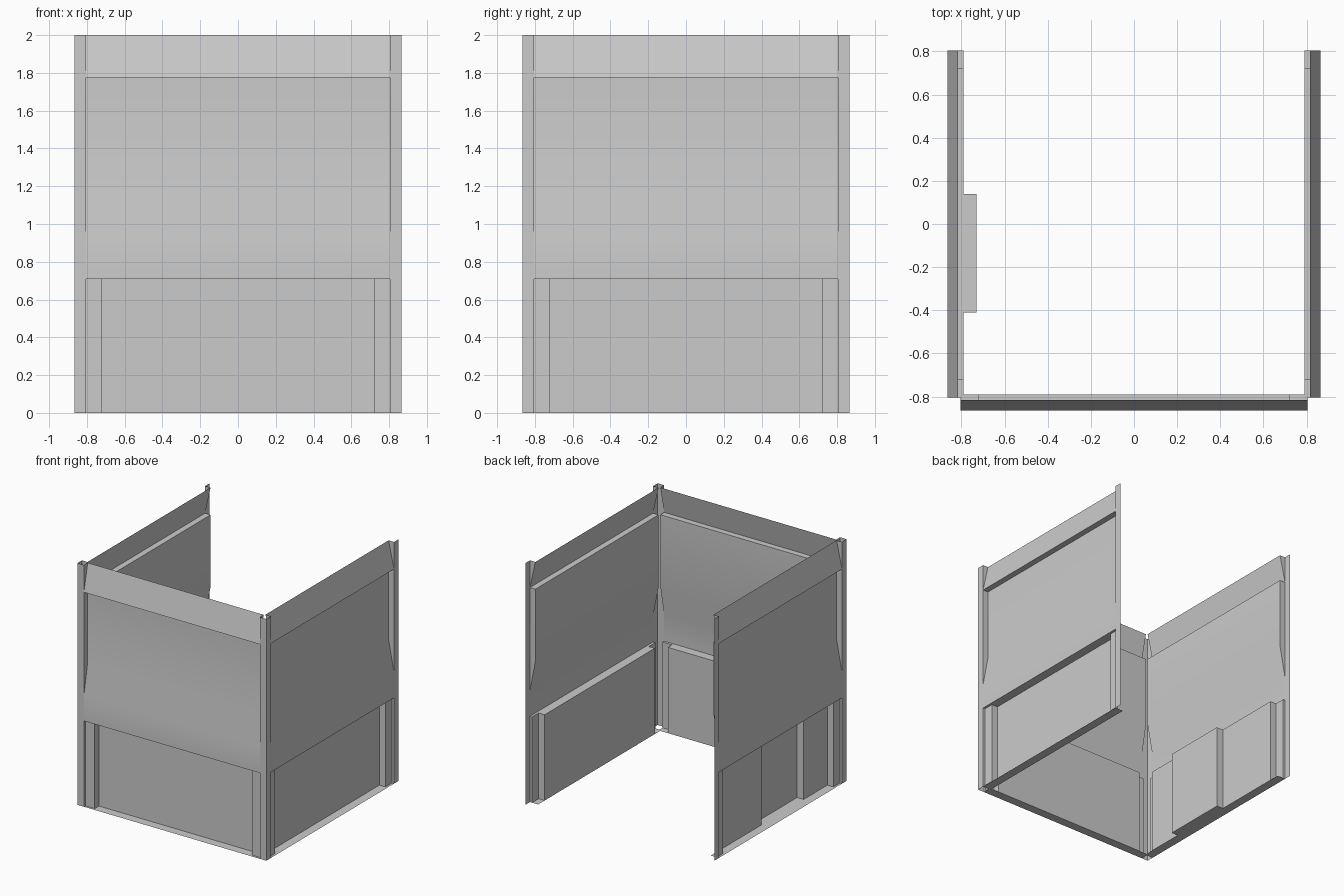
import bpy, bmesh, math
from mathutils import Matrix

cube = bpy.data.objects.get("Cube")
if cube:
    bpy.data.objects.remove(cube, do_unlink=True)

grey = bpy.data.materials.new("light_grey")
grey.use_nodes = True
colour = (0.6, 0.6, 0.6, 1)
grey.diffuse_color = colour
grey.node_tree.nodes["Principled BSDF"].inputs["Base Color"].default_value = colour

OUT = 0.865                      # outer face of every wall
HALF = 0.805                     # half width between the posts
TOP, BAND, LEDGE = 2.0, 1.775, 0.71
MID, JAMB, DEEP = 0.05, 0.02, 0.075   # recess depths


def sheet(name, faces, turn):
    """Welds faces given as (along, depth, height) points into a thin sheet."""
    bm = bmesh.new()
    for pts in faces:
        bm.faces.new([bm.verts.new((u, d - OUT, z)) for u, d, z in pts])
    bmesh.ops.remove_doubles(bm, verts=bm.verts, dist=0.0001)
    bmesh.ops.recalc_face_normals(bm, faces=bm.faces)
    if sum(f.normal.y * f.calc_area() for f in bm.faces) > 0:
        bmesh.ops.reverse_faces(bm, faces=bm.faces)
    bm.transform(Matrix.Rotation(turn, 4, "Z"))
    mesh = bpy.data.meshes.new(name)
    bm.to_mesh(mesh)
    bm.free()
    mesh.materials.append(grey)
    ob = bpy.data.objects.new(name, mesh)
    bpy.context.collection.objects.link(ob)
    bpy.ops.object.select_all(action="DESELECT")
    ob.select_set(True)
    bpy.context.view_layer.objects.active = ob
    bpy.ops.object.shade_smooth_by_angle(angle=math.radians(30))


def wall(name, turn, alcove=None):
    # Upper panel: leaning top band, ledge, recess that runs out to flush
    profile = [(MID, TOP), (0, BAND), (MID, BAND), (MID, 1.18), (0, 0.92), (0, LEDGE)]
    faces = [[(-HALF, *a), (HALF, *a), (HALF, *b), (-HALF, *b)]
             for a, b in zip(profile, profile[1:])]
    for u in (-HALF, HALF):
        faces.append([(u, d, z) for d, z in [(0, TOP)] + profile[:2]])
        faces.append([(u, d, z) for d, z in profile[1:5]])
    sheet(name + "_upper_panel", faces, turn)

    # Lower panel: stepped jambs, deep back and optional alcove
    inner = 0.72
    bump = []
    if alcove:
        a, b, deep = alcove
        bump = [(a, DEEP), (a, deep), (b, deep), (b, DEEP)]
    back = [(-inner, DEEP)] + bump + [(inner, DEEP)]
    plan = ([(-HALF, 0), (-HALF, JAMB), (-inner, JAMB)] + back
            + [(inner, JAMB), (HALF, JAMB), (HALF, 0)])
    floor = [(-HALF, 0), (-HALF, DEEP)] + bump + [(HALF, DEEP), (HALF, 0)]
    faces = [[(*a, 0), (*b, 0), (*b, LEDGE), (*a, LEDGE)]
             for a, b in zip(plan, plan[1:])]
    faces.append([(*p, LEDGE) for p in plan])
    faces.append([(*p, 0) for p in floor])
    sheet(name + "_lower_panel", faces, turn)

    # Flat posts at both ends
    for side, s in (("first", -1), ("second", 1)):
        a, b = s * HALF, s * OUT
        sheet(f"{name}_{side}_post",
              [[(a, 0, 0), (b, 0, 0), (b, 0, TOP), (a, 0, TOP)]], turn)


wall("front_wall", 0)
wall("left_wall", math.pi / 2)
wall("right_wall", -math.pi / 2, alcove=(-0.14, 0.41, 0.135))
